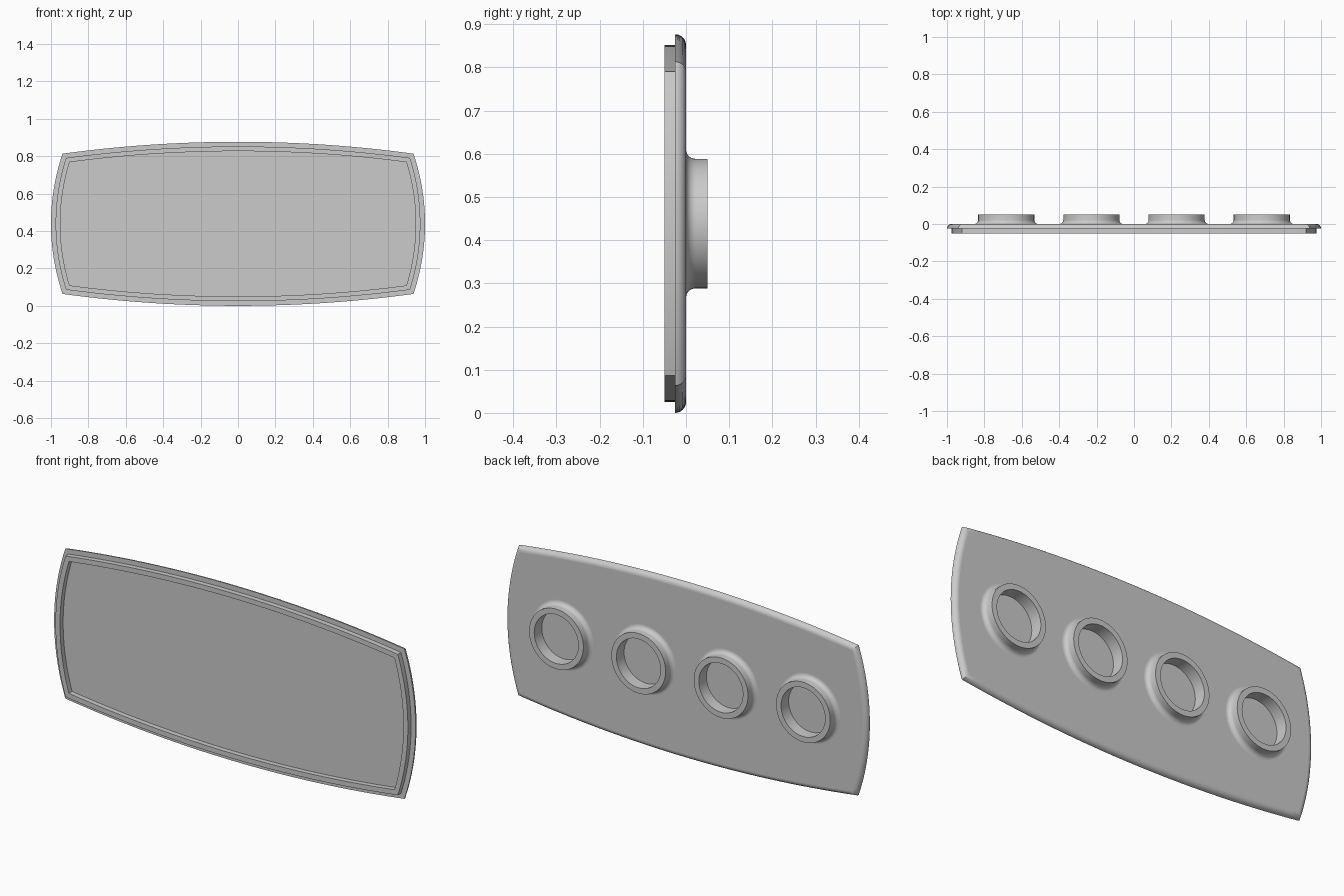
import bpy, bmesh, math

if "Cube" in bpy.data.objects:
    bpy.data.objects.remove(bpy.data.objects["Cube"], do_unlink=True)

HALF_H = 0.4385                  # half height at the middle
CORNER_X, CORNER_Z = 0.938, 0.375
THICK, WALL = 0.025, 0.025       # plate thickness and rim thickness
CUP_R, CUP_HOLE, CUP_TOP, FILLET, CUP_FLOOR = 0.15, 0.122, 0.05, 0.022, -0.01
CUP_X = (-0.683, -0.228, 0.228, 0.683)


def arc_radius(sag, half_chord):
    return (half_chord ** 2 + sag ** 2) / (2 * sag)


R_LONG = arc_radius(HALF_H - CORNER_Z, CORNER_X)
R_SIDE = arc_radius(1 - CORNER_X, CORNER_Z)


def outline(inset):
    """Four-arc barrel outline, moved inward by inset."""
    r1, r2 = R_LONG - inset, R_SIDE - inset
    x, z = CORNER_X, CORNER_Z
    for _ in range(20):
        x = 1 - R_SIDE + math.sqrt(r2 * r2 - z * z)
        z = HALF_H - R_LONG + math.sqrt(r1 * r1 - x * x)
    a, b = math.asin(x / r1), math.asin(z / r2)
    top, side = [], []
    for i in range(40):
        t = a - 2 * a * i / 40
        top.append((r1 * math.sin(t), HALF_H - R_LONG + r1 * math.cos(t)))
    for i in range(24):
        t = -b + 2 * b * i / 24
        side.append((1 - R_SIDE + r2 * math.cos(t), r2 * math.sin(t)))
    half = side + top
    return half + [(-px, -pz) for px, pz in half]


def circle(cx, r, n=64):
    return [(cx + r * math.cos(2 * math.pi * i / n),
             r * math.sin(2 * math.pi * i / n)) for i in range(n)]


bm = bmesh.new()


def ring(points, y):
    return [bm.verts.new((x, y, z + HALF_H)) for x, z in points]


def skin(rings, smooth=True):
    for lo, hi in zip(rings, rings[1:]):
        n = len(lo)
        for i in range(n):
            j = (i + 1) % n
            bm.faces.new((lo[i], lo[j], hi[j], hi[i])).smooth = smooth


def loop_edges(loop):
    return [bm.edges.get((loop[i - 1], loop[i])) for i in range(len(loop))]


# Recess floor, raised rim, ledge and rounded back edge
sections = [(2 * WALL, -THICK), (2 * WALL, -2 * THICK), (WALL, -2 * THICK), (WALL, -THICK)]
for i in range(9):
    t = math.pi / 2 * i / 8
    sections.append((THICK * (1 - math.cos(t)), THICK * (math.sin(t) - 1)))
body = [ring(outline(d), y) for d, y in sections]
skin(body)
bm.faces.new(body[0])
fill_edges = loop_edges(body[-1])

# Four cups with filleted bases
for cx in CUP_X:
    profile = []
    for i in range(9):
        t = math.pi / 2 * i / 8
        profile.append((CUP_R + FILLET * (1 - math.sin(t)), FILLET * (1 - math.cos(t))))
    profile += [(CUP_R, CUP_TOP), (CUP_HOLE, CUP_TOP), (CUP_HOLE, CUP_FLOOR)]
    cup = [ring(circle(cx, r), y) for r, y in profile]
    skin(cup)
    bm.faces.new(cup[-1])
    fill_edges += loop_edges(cup[0])

# Flat back face around the cups
bmesh.ops.triangle_fill(bm, edges=fill_edges, use_beauty=True, normal=(0, 1, 0))
bmesh.ops.recalc_face_normals(bm, faces=bm.faces)

mesh = bpy.data.meshes.new("cup_tray_panel")
bm.to_mesh(mesh)
bm.free()
panel = bpy.data.objects.new("cup_tray_panel", mesh)
bpy.context.collection.objects.link(panel)

# Plain grey material
grey = bpy.data.materials.new("light_grey")
grey.use_nodes = True
colour = (0.6, 0.6, 0.6, 1)
grey.diffuse_color = colour
grey.node_tree.nodes["Principled BSDF"].inputs["Base Color"].default_value = colour
mesh.materials.append(grey)

# Smooth curves, crisp edges, flat faces kept flat
bpy.context.view_layer.objects.active = panel
panel.select_set(True)
bpy.ops.object.shade_smooth_by_angle(angle=math.radians(30))
for face in mesh.polygons:
    if abs(face.normal.y) > 0.999:
        face.use_smooth = False
